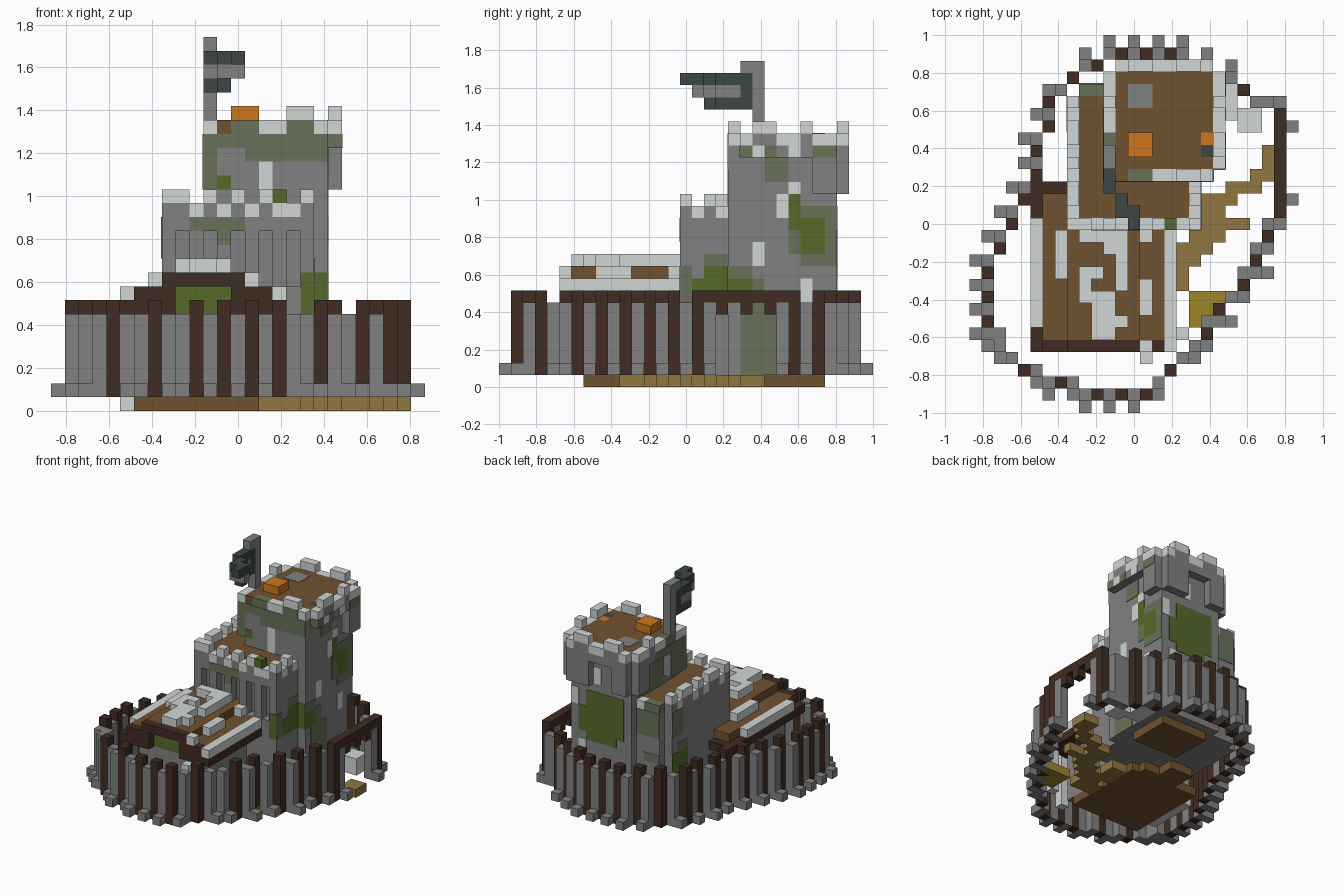
import bpy, bmesh
from mathutils import Vector

if "Cube" in bpy.data.objects:
    bpy.data.objects.remove(bpy.data.objects["Cube"])

U = 2 / 31          # block size
THIN = 0.05         # painted plate thickness, in blocks


def material(name, r, g, b):
    m = bpy.data.materials.new(name)
    m.use_nodes = True
    m.diffuse_color = (r, g, b, 1)
    m.node_tree.nodes["Principled BSDF"].inputs["Base Color"].default_value = (r, g, b, 1)
    return m


stone = material("stone grey", .22, .22, .22)
pale = material("pale stone", .64, .67, .66)
bark = material("dark timber", .051, .025, .016)
plank = material("brown plank", .16, .084, .03)
sand = material("sandy path", .28, .187, .051)
flame = material("orange fire", .62, .185, .012)
sage = material("sage moss", .14, .17, .1)
moss = material("green moss", .09, .143, .023)
slate = material("slate cloth", .048, .061, .061)
straw = material("straw", .34, .24, .023)


def build(name, mat, spans):
    """One object of boxes, each given by its low and high corner in blocks."""
    bm = bmesh.new()
    for lo, hi in spans:
        lo, hi = Vector(lo), Vector(hi)
        cube = bmesh.ops.create_cube(bm, size=1)["verts"]
        for v in cube:
            v.co = U * ((lo + hi) / 2 + v.co * (hi - lo))
    mesh = bpy.data.meshes.new(name)
    bm.to_mesh(mesh)
    bm.free()
    mesh.materials.append(mat)
    ob = bpy.data.objects.new(name, mesh)
    bpy.context.collection.objects.link(ob)


def blocks(name, mat, *cells):
    """Boxes as inclusive block ranges: x, x, y, y, z, z."""
    build(name, mat, [((a - .5, c - .5, e), (b + .5, d + .5, f + 1))
                      for a, b, c, d, e, f in cells])


def patch(name, mat, side, pos, *rects):
    """Thin painted plates on a wall; side is the outward direction."""
    spans = []
    for u, v, k, m in rects:
        p, q = sorted((pos, pos + THIN * (1 if side[0] == "+" else -1)))
        if side[1] == "x":
            spans.append(((p, u - .5, k), (q, v + .5, m + 1)))
        else:
            spans.append(((u - .5, p, k), (v + .5, q, m + 1)))
    build(name, mat, spans)


def battlement(name, cells, merlons, k):
    """Rim of pale notches with raised pale merlons on stone."""
    up = [c for c in cells if c in merlons]
    low = [c for c in cells if c not in merlons]
    blocks(name + "_notches", pale, *[(a, a, b, b, k, k) for a, b in low])
    blocks(name + "_piers", stone, *[(a, a, b, b, k, k) for a, b in up])
    blocks(name + "_merlons", pale, *[(a, a, b, b, k + 1, k + 1) for a, b in up])


def rim(a0, a1, b0, b1, skip):
    return [(a, b) for a in range(a0, a1 + 1) for b in range(b0, b1 + 1)
            if (a in (a0, a1) or b in (b0, b1)) and (a, b) not in skip]


# Palisade: timber stakes at these spots, stone posts between them
stakes = [(1, -14), (3, -12), (6, -9), (7, -7), (9, -5), (10, -3), (11, -1), (12, 1),
          (12, 9), (9, 11), (7, 12), (5, 13), (3, 14), (1, 14), (-1, 14), (-3, 13),
          (-5, 12), (-7, 10), (-7, 8), (-8, 6), (-8, 4), (-9, 2), (-10, 0), (-11, -2),
          (-12, -4), (-12, -6), (-12, -8), (-9, -12), (-6, -13), (-3, -14), (-1, -14)]
posts = [(7, -8), (10, -4), (-12, -9)]
for (a, b), (c, d) in zip(stakes, stakes[1:] + stakes[:1]):
    n = max(abs(c - a), abs(d - b))
    for i in range(1, n):
        p = (int(a + (c - a) * i / n + 20.4) - 20, int(b + (d - b) * i / n + 20.6) - 20)
        if not (p[0] == 12 and 3 <= p[1] <= 7):      # gateway
            posts.append(p)
sign = lambda v: 1 if v > 0 else -1
feet = [(a, b + sign(b)) if abs(b) > 11 else (a + sign(a), b) for a, b in posts]
blocks("palisade_stakes", bark, *[(a, a, b, b, 1, 7) for a, b in stakes])
blocks("palisade_posts", stone, *[(a, a, b, b, 1, 6) for a, b in posts])
blocks("palisade_feet", stone, *[(a, a, b, b, 1, 1) for a, b in feet])
blocks("gate_lintel", bark, (12, 12, 2, 8, 7, 7),
       *[(12, 12, b, b, 6, 6) for b in (3, 5, 7)])

# Ground pieces
blocks("house_floor", plank, (-7, 1, -8, 1, 0, 0))
blocks("keep_floor", plank, (0, 5, 7, 11, 0, 0), (-4, -2, 2, 4, 0, 0), (-1, 0, 2, 2, 0, 0))
blocks("floor_edge", pale, (-8, -8, -6, -1, 0, 0))
blocks("path", sand, (11, 11, 5, 6, 0, 0), (10, 11, 4, 4, 0, 0), (8, 10, 3, 3, 0, 0),
       (6, 8, 2, 2, 0, 0), (6, 7, 1, 1, 0, 0), (6, 9, 0, 0, 0, 0), (5, 7, -1, -1, 0, 0),
       (4, 6, -2, -2, 0, 0), (3, 5, -3, -3, 0, 0), (2, 4, -5, -4, 0, 0),
       (2, 3, -2, 0, 0, 0), (12, 12, 5, 6, 0, 0))
blocks("straw_stack", straw, (5, 7, -7, -6, 1, 1), (5, 6, -8, -8, 1, 1))
blocks("rubble_steps", pale, (7, 8, 9, 11, 1, 3), (9, 10, 8, 9, 1, 2))
blocks("yard_stones", pale, (1, 1, -11, -11, 1, 6), (4, 4, -9, -9, 1, 5))

# House with a stepped gable roof
blocks("house_walls", stone, (-6, 1, -9, 0, 1, 6))
blocks("house_gable", moss, (-4, -1, -9, -9, 7, 8))
blocks("house_roof", plank, (-7, 2, -8, 0, 7, 8), (-5, 0, -9, 0, 9, 9),
       (-7, -6, 1, 2, 7, 8), (-7, -5, -9, -9, 7, 8), (0, 2, -9, -9, 7, 8))
blocks("house_eaves", bark, (3, 3, -9, 0, 7, 7), (-8, -8, -9, 2, 7, 7), (-8, -6, 3, 3, 7, 7))
blocks("gable_trim", bark, (-8, -5, -10, -10, 7, 7), (0, 3, -10, -10, 7, 7),
       (-7, -5, -10, -10, 8, 8), (0, 2, -10, -10, 8, 8), (-5, 0, -10, -10, 9, 9))
blocks("roof_slabs", pale, (-8, -8, -8, 0, 8, 8), (3, 3, -10, -1, 8, 8),
       (-6, -6, -4, -1, 9, 9), (1, 1, -7, -5, 9, 9), (1, 1, -1, -1, 9, 9),
       (1, 1, -10, -10, 9, 9))
blocks("ridge_slabs", pale, (-4, -4, -6, -4, 10, 10), (-4, -2, -1, -1, 10, 10),
       (-3, -2, -9, -6, 10, 10), (-1, -1, -5, -1, 10, 10), (-3, -3, -4, -4, 10, 10),
       (-2, -2, -2, -2, 10, 10), (-1, -1, -8, -8, 10, 10))

# Lower keep with ribbed front and battlement
blocks("lower_keep", stone, (-5, 5, 1, 10, 1, 12), (-5, 5, 0, 10, 13, 13),
       (-4, 5, 11, 11, 1, 13), (-5, 5, 0, 0, 1, 8),
       *[(a, a, 0, 0, 9, 12) for a in range(-5, 6, 2)])
blocks("lower_deck", plank, (-4, 4, 1, 10, 14, 14))
lower = [(a, 0) for a in (-5, -4, -2, 0, 2, 5)] + [(5, 2)] + \
    [(-5, b) for b in (2, 3, 5, 7, 8, 10)]
battlement("lower_keep", rim(-5, 5, 0, 11, [(-5, 11), (-4, 11), (-3, 11)]), lower, 14)
blocks("mossy_merlon", moss, (3, 3, 0, 0, 15, 15))
blocks("mossy_back_rim", sage, (-4, -3, 11, 11, 14, 14))

# Tall tower with overhanging, chamfered parapet
blocks("tower", stone, (-1, 6, 4, 12, 1, 18))
corners = [(7, 7, 11, 12), (4, 6, 13, 13), (-2, -2, 11, 12), (-1, 0, 13, 13), (-2, -2, 4, 6)]
blocks("tower_corbels", stone, *[c + (16, 18) for c in corners])
blocks("tower_parapet", stone, (-2, 7, 5, 12, 19, 19), (-2, 6, 4, 4, 19, 19),
       (-1, 6, 13, 13, 19, 19))
blocks("tower_deck", plank, (-1, 5, 5, 12, 20, 20), (6, 6, 8, 12, 20, 20),
       (6, 6, 5, 5, 20, 20), (-1, -1, 4, 4, 20, 20))
mossy = [(0, 4), (1, 4), (-2, 6), (-2, 7)]
top = [(4, 4), (5, 4)] + [(a, 13) for a in (0, 1, 4, 5)] + \
    [(7, b) for b in (6, 7, 10)] + [(-2, 10)]
battlement("tower", rim(-2, 7, 4, 13, mossy + [(7, 4), (7, 13), (-2, 13), (-1, 4)]), top, 20)
blocks("mossy_tower_rim", sage, *[(a, a, b, b, 20, 20) for a, b in mossy])
blocks("tower_fire", flame, (0, 1, 6, 7, 21, 21), (6, 6, 7, 7, 20, 20))
blocks("fire_bracket", slate, (6, 6, 6, 6, 20, 20))
build("trapdoor", stone, [((-.5, 9.5, 21), (1.5, 11.5, 21 + THIN))])

# Flag
blocks("flag_pole", stone, (-2, -2, 6, 6, 21, 26), (-2, -2, 5, 5, 26, 26))
wave = [(-2, 5), (-2, 4), (-2, 3), (-1, 2), (-1, 1), (0, 1), (0, 0)]
blocks("flag_cloth", slate, *[(a, a, b, b, 25, 25) for a, b in wave],
       *[(a, a, b, b, 23, 23) for a, b in wave[:4]], (-2, -2, 5, 5, 24, 24))
blocks("flag_stripe", stone, *[(a, a, b, b, 24, 24) for a, b in wave[1:6]])

# Painted moss and pale stones on the walls
patch("front_tower_sage", sage, "-y", 3.5, (1, 6, 18, 19), (-2, -2, 16, 19),
      (-1, 0, 19, 19), (4, 5, 20, 20))
patch("front_parapet_end_sage", sage, "-y", 4.5, (7, 7, 19, 19))
patch("front_tower_moss", moss, "-y", 3.5, (-1, -1, 16, 16))
patch("front_tower_pale", pale, "-y", 3.5, (2, 2, 15, 17))
patch("front_keep_sage", sage, "-y", -.5, (-3, 0, 13, 13), (-1, -1, 12, 12))
patch("front_keep_moss", moss, "-y", -.5, (5, 5, 7, 9))
patch("front_tower_base_moss", moss, "-y", 3.5, (6, 6, 7, 9))
patch("right_keep_moss", moss, "+x", 5.5, (1, 3, 7, 8), (2, 3, 9, 9))
patch("right_keep_sage", sage, "+x", 5.5, (2, 3, 10, 10), (0, 0, 7, 9))
patch("right_tower_moss", moss, "+x", 6.5, (10, 11, 11, 13), (9, 9, 13, 15), (4, 5, 7, 8))
patch("right_tower_sage", sage, "+x", 6.5, (12, 12, 10, 14), (10, 11, 10, 10),
      (9, 9, 11, 12), (10, 11, 14, 14), (5, 7, 1, 6), (6, 6, 7, 8), (4, 5, 9, 9),
      (7, 8, 17, 18))
patch("right_tower_pale", pale, "+x", 6.5, (6, 6, 10, 11), (9, 9, 16, 16),
      (8, 8, 14, 15), (10, 10, 7, 8))
patch("right_parapet_sage", sage, "+x", 7.5, (5, 5, 19, 19), (7, 7, 19, 19), (11, 12, 19, 19))
patch("right_parapet_pale", pale, "+x", 7.5, (6, 6, 19, 19), (9, 9, 19, 19))
patch("back_tower_moss", moss, "+y", 12.5, (0, 4, 10, 14), (1, 4, 9, 9), (5, 5, 10, 12))
patch("back_tower_pale", pale, "+y", 12.5, (3, 3, 16, 17), (6, 6, 13, 14), (5, 5, 7, 8))
patch("left_tower_sage", sage, "-x", -1.5, (7, 10, 15, 18))
patch("left_keep_moss", moss, "-x", -5.5, (8, 10, 6, 8))
patch("left_keep_sage", sage, "-x", -5.5, (9, 10, 11, 13), (8, 9, 9, 9))
patch("back_keep_sage", sage, "+y", 11.5, (-4, -2, 11, 13), (-4, -3, 8, 8))
patch("left_parapet_sage", sage, "-x", -2.5, (4, 9, 19, 19), (4, 6, 16, 18))
